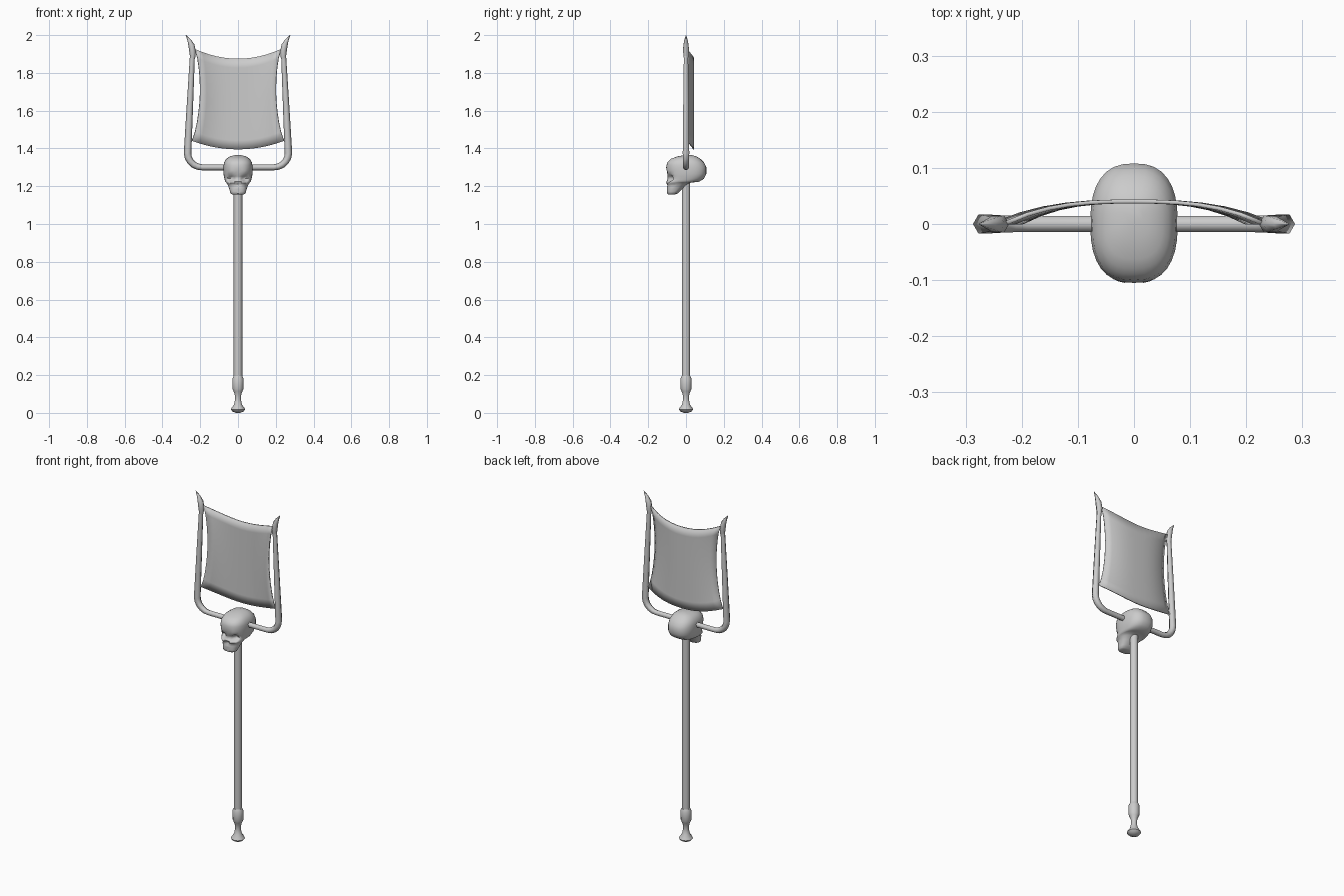
import bpy, bmesh, math
from mathutils import Vector

if "Cube" in bpy.data.objects:
    bpy.data.objects.remove(bpy.data.objects["Cube"])


def finish(name, bm, angle=None):
    bmesh.ops.recalc_face_normals(bm, faces=bm.faces)
    me = bpy.data.meshes.new(name)
    bm.to_mesh(me)
    bm.free()
    ob = bpy.data.objects.new(name, me)
    bpy.context.collection.objects.link(ob)
    if angle:
        bpy.ops.object.select_all(action='DESELECT')
        ob.select_set(True)
        bpy.context.view_layer.objects.active = ob
        bpy.ops.object.shade_smooth_by_angle(angle=math.radians(angle))
    return ob


def loft(name, rings, angle):
    """Skin a list of equally sized point rings and cap both ends."""
    bm = bmesh.new()
    vs = [[bm.verts.new(p) for p in r] for r in rings]
    n = len(vs[0])
    for a, b in zip(vs, vs[1:]):
        for i in range(n):
            j = (i + 1) % n
            bm.faces.new((a[i], a[j], b[j], b[i]))
    bm.faces.new(vs[0])
    bm.faces.new(vs[-1])
    return finish(name, bm, angle)


def tube(name, path, sides=6, angle=65):
    """Sweep a polygon along (x, z, radius) points in the XZ plane."""
    pts = [Vector((x, 0, z)) for x, z, r in path]
    rings = []
    for i, p in enumerate(pts):
        t = (pts[min(i + 1, len(pts) - 1)] - pts[max(i - 1, 0)]).normalized()
        side = Vector((t.z, 0, -t.x))
        r = path[i][2]
        rings.append([p + r * (side * math.cos(a) + Vector((0, 1, 0)) * math.sin(a))
                      for a in (2 * math.pi * k / sides for k in range(sides))])
    return loft(name, rings, angle)


# Shaft and turned foot
tube("shaft", [(0, 0.15, 0.0225), (0, 1.27, 0.0225)], 10)
tube("foot", [(0, 0.0, 0.012), (0, 0.008, 0.03), (0, 0.018, 0.038), (0, 0.026, 0.034),
              (0, 0.045, 0.021), (0, 0.075, 0.015), (0, 0.10, 0.018), (0, 0.115, 0.024),
              (0, 0.128, 0.029), (0, 0.18, 0.03), (0, 0.195, 0.023)], 12, 50)

# U-shaped frame: half path mirrored into one tube
half = [(0.19, 1.30, 0.016)]
for k in range(1, 6):
    a = math.pi / 2 * k / 5
    half.append((0.19 + 0.077 * math.sin(a), 1.375 - 0.075 * math.cos(a), 0.016 + 0.0008 * k))
half += [(0.255, 1.62, 0.017), (0.241, 1.90, 0.013)]
tube("frame", [(-x, z, r) for x, z, r in reversed(half)] + half)

# Horn tips on the frame ends
for s, label in ((-1, "left"), (1, "right")):
    tube("horn_" + label, [(s * x, z, r) for x, z, r in (
        (0.240, 1.875, 0.013), (0.240, 1.91, 0.0175), (0.246, 1.945, 0.0165),
        (0.258, 1.972, 0.010), (0.276, 2.0, 0.001))])

# Stretched cloth with curved edges, bowed to the back
bm = bmesh.new()
NU, NV = 12, 10
grid = []
for j in range(NV + 1):
    v = j / NV
    w = 0.244 - 0.016 * v - 0.035 * math.sin(math.pi * v) ** 0.7 if 0 < j < NV else 0.244 - 0.016 * v
    row = []
    for i in range(NU + 1):
        u = 2 * i / NU - 1
        sag = 1 - u * u
        low, high = 1.44 - 0.045 * sag, 1.925 - 0.05 * sag
        row.append(bm.verts.new((u * w, 0.002 + 0.038 * (1 - abs(u) ** 2.8), low + (high - low) * v)))
    grid.append(row)
for a, b in zip(grid, grid[1:]):
    for i in range(NU):
        bm.faces.new((a[i], a[i + 1], b[i + 1], b[i]))
cloth = finish("cloth", bm, 40)
mod = cloth.modifiers.new("thickness", 'SOLIDIFY')
mod.thickness = 0.007
mod.offset = 0

# Skull: horizontal sections given as z, half width, front y, back y
keys = [(1.156, .028, -.092, -.062), (1.161, .039, -.100, -.045), (1.185, .046, -.101, -.020),
        (1.205, .053, -.099, 0), (1.218, .061, -.106, .02), (1.224, .067, -.104, .07),
        (1.240, .072, -.097, .095), (1.265, .077, -.099, .108), (1.300, .078, -.105, .108),
        (1.325, .074, -.100, .096), (1.345, .062, -.080, .076), (1.358, .042, -.045, .055),
        (1.365, .015, -.005, .03)]
# Soft dents and bumps on the face: x, z, radius, push along y
dents = [(.036, 1.242, .024, .034), (.034, 1.272, .018, -.006), (0, 1.212, .014, .016),
         (.055, 1.205, .018, .012), (0, 1.178, .010, .004)]


def section(z, hw, yf, yb, n=32):
    ring = []
    for k in range(n):
        a = 2 * math.pi * k / n
        c, s = math.cos(a), math.sin(a)
        x = hw * math.copysign(abs(c) ** 0.8, c)
        y = (yf + yb) / 2 + (yb - yf) / 2 * math.copysign(abs(s) ** 0.8, s)
        if s < -0.05:
            for dx, dz, r, push in dents:
                d = math.hypot(abs(x) - dx, z - dz) / r
                if d < 1:
                    y += push * (1 - d * d) ** 1.5
        ring.append((x, y, z))
    return ring


rings = []
for a, b in zip(keys, keys[1:]):
    for t in (0, 0.5):
        rings.append(section(*(p + (q - p) * t for p, q in zip(a, b))))
rings.append(section(*keys[-1]))
loft("skull", rings, 60)
